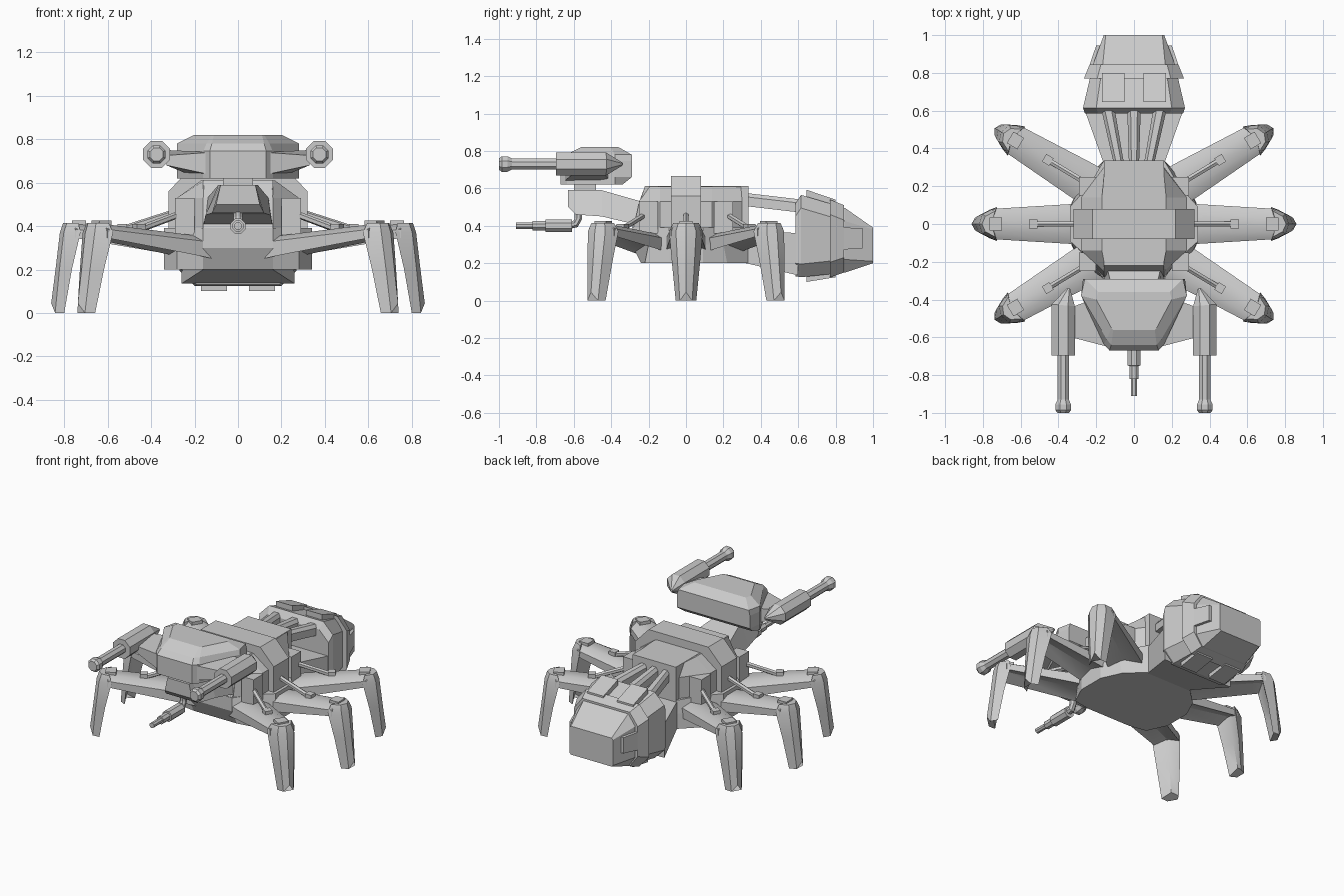
import bpy, bmesh, math
from mathutils import Vector

if "Cube" in bpy.data.objects:
    bpy.data.objects.remove(bpy.data.objects["Cube"])

grey = bpy.data.materials.new("armour grey")
grey.diffuse_color = (0.6, 0.6, 0.6, 1)
grey.use_nodes = True
grey.node_tree.nodes["Principled BSDF"].inputs["Base Color"].default_value = grey.diffuse_color


def finish(name, bm, mirror=False, smooth=False):
    bmesh.ops.recalc_face_normals(bm, faces=bm.faces[:])
    me = bpy.data.meshes.new(name)
    bm.to_mesh(me)
    bm.free()
    me.materials.append(grey)
    ob = bpy.data.objects.new(name, me)
    bpy.context.collection.objects.link(ob)
    if mirror:
        ob.modifiers.new("mirror", 'MIRROR')
    if smooth:
        bpy.ops.object.select_all(action='DESELECT')
        ob.select_set(True)
        bpy.context.view_layer.objects.active = ob
        bpy.ops.object.shade_smooth_by_angle(angle=math.radians(35))
    return ob


def loft(name, rings, **kw):
    """Skin a list of equal-length rings and cap both ends."""
    bm = bmesh.new()
    vs = [[bm.verts.new(p) for p in r] for r in rings]
    n = len(vs[0])
    for a, b in zip(vs, vs[1:]):
        for i in range(n):
            j = (i + 1) % n
            bm.faces.new((a[i], a[j], b[j], b[i]))
    bm.faces.new(vs[0])
    bm.faces.new(vs[-1])
    return finish(name, bm, **kw)


def tube(name, path, sides=8, **kw):
    """Round part through points (x, y, z, radius)."""
    rings = []
    for i, p in enumerate(path):
        a, b = path[max(i - 1, 0)], path[min(i + 1, len(path) - 1)]
        d = (Vector(b[:3]) - Vector(a[:3])).normalized()
        ref = Vector((1, 0, 0)) if abs(d.x) < 0.8 else Vector((0, 1, 0))
        v = d.cross(ref).normalized()
        u = v.cross(d)
        ring = []
        for k in range(sides):
            t = 2 * math.pi * (k + 0.5) / sides
            ring.append(Vector(p[:3]) + (u * math.cos(t) + v * math.sin(t)) * p[3])
        rings.append(ring)
    return loft(name, rings, **kw)


def box(name, x0, x1, y0, y1, z0, z1, **kw):
    return loft(name, [[(x0, y0, z), (x1, y0, z), (x1, y1, z), (x0, y1, z)] for z in (z0, z1)], **kw)


def plan(half, z):
    """Symmetric plan outline from its right half, at height z."""
    return [(x, y, z) for x, y in half] + [(-x, y, z) for x, y in reversed(half)]


def oct_ring(y, w, z0, z1, cx, cz):
    """Chamfered rectangle across the body at a given y."""
    return [(w, y, z0 + cz), (w, y, z1 - cz), (w - cx, y, z1), (cx - w, y, z1),
            (-w, y, z1 - cz), (-w, y, z0 + cz), (cx - w, y, z0), (w - cx, y, z0)]


# --- body ---
loft("lower_hull", [
    plan([(.16, -.24), (.28, -.22), (.34, -.09), (.34, .09), (.28, .22), (.16, .335)], .20),
    plan([(.16, -.29), (.28, -.20), (.34, -.09), (.34, .09), (.28, .20), (.16, .335)], .30),
    plan([(.16, -.29), (.24, -.18), (.34, -.09), (.34, .09), (.24, .20), (.16, .335)], .39)])
loft("upper_hull", [
    plan([(.16, -.28), (.28, -.14), (.28, .14), (.16, .30)], .39),
    plan([(.16, -.25), (.28, -.14), (.28, .14), (.16, .30)], .53),
    plan([(.155, -.22), (.17, -.14), (.17, .14), (.155, .30)], .61)])
loft("spine_block", [plan([(.16, -.29), (.16, .335)], .38),
                     plan([(.16, -.22), (.16, .335)], .612)])
loft("centre_band", [oct_ring(y, .32, .22, .665, .10, .105) for y in (-.08, .08)])
for s in (-1, 1):
    box("shoulder_block", .20, .29, min(s * .15, s * .25), max(s * .15, s * .25), .36, .53, mirror=True)

# --- neck and head ---
loft("neck", [[(-w0, y, z0), (w0, y, z0), (w1, y, z1), (-w1, y, z1)] for y, w0, z0, w1, z1 in (
    (-.63, .10, .50, .08, .59), (-.59, .12, .46, .08, .59),
    (-.45, .15, .45, .09, .59), (-.24, .16, .40, .14, .53))])
box("neck_joint", -.07, .07, -.60, -.48, .57, .64)
head_plan = [(.13, -.67), (.16, -.635), (.28, -.38), (.27, -.29)]
loft("head", [plan([(.13, -.67), (.16, -.635), (.28, -.38), (.25, -.34)], .62),
              plan(head_plan, .66), plan(head_plan[:1] + [(.16, -.635), (.28, -.38), (.27, -.29)], .745),
              plan([(.12, -.64), (.145, -.61), (.28, -.38), (.26, -.29)], .78),
              plan([(.11, -.56), (.12, -.55), (.20, -.40), (.19, -.36)], .82)], smooth=False)

# --- head cannons ---
loft("cannon_arm", [[(.12, -.655, .635), (.12, -.655, .74), (.22, -.40, .74), (.22, -.40, .635)],
                    [(.33, -.60, .68), (.33, -.60, .725), (.33, -.44, .75), (.33, -.44, .68)]], mirror=True)
tube("cannon_body", [(.375, -.695, .73, .067), (.375, -.43, .73, .067), (.345, -.34, .73, .008)], mirror=True)
tube("cannon_barrel", [(.375, y, .73, r) for y, r in (
    (-.68, .032), (-.93, .032), (-.955, .045), (-.985, .045), (-1.0, .033))], mirror=True)

# --- chin gun on a bent pipe ---
tube("chin_pipe", [(0, -.575, .50, .022), (0, -.575, .44, .022), (0, -.59, .41, .022), (0, -.64, .40, .022)])
tube("chin_gun", [(0, y, .40, r) for y, r in (
    (-.61, .037), (-.75, .037), (-.751, .027), (-.82, .027), (-.821, .018), (-.91, .018))])

# --- waist and abdomen ---
loft("waist", [[(-w, y, z0), (w, y, z0), (w, y, z1), (-w, y, z1)] for y, w, z0, z1 in (
    (.32, .16, .20, .38), (.60, .26, .135, .36))])
for x0, x1 in ((-.08, -.14), (0, 0), (.08, .14)):
    loft("waist_strut", [[(x + c * w, y, z + d) for c, d in ((-1, -.035), (1, -.035), (1, .015), (.5, .035),
                         (-.5, .035), (-1, .015))] for x, y, z, w in ((x0, .32, .54, .027), (x1, .62, .505, .036))])
loft("abdomen", [oct_ring(.585, .26, .13, .52, .07, .07), oct_ring(.615, .27, .125, .565, .07, .07),
                 oct_ring(.85, .215, .15, .495, .05, .07), oct_ring(1.0, .16, .20, .39, .01, .01)])
loft("abdomen_band", [oct_ring(.77, .265, .125, .54, .07, .08), oct_ring(.845, .235, .15, .51, .06, .08)])
for x0, x1 in ((-.17, -.05), (.05, .17)):
    # teeth reaching forward from the band, above and below
    for a, b in (((.58, .592), (.50, .54)), ((.10, .15), (.125, .17))):
        loft("band_tooth", [[(x0, y, z0), (x1, y, z0), (x1, y, z1), (x0, y, z1)]
                            for y, (z0, z1) in ((.645, (a[0] - .05 if a[0] > .3 else a[0], a[1])), (.80, b))])
loft("side_tab", [[(.15, y, .28 - e), (x, y, .28 - e), (x, y, .385 + e), (.15, y, .385 + e)]
                  for y, x, e in ((.80, .25, .01), (.945, .20, 0))], mirror=True)


# --- legs, drawn pointing along +x, then turned around the body ---
def thigh_ring(x, z0, z1, w):
    return [(x, w, z0), (x, w, z1 - .025), (x, w * .5, z1), (x, -w * .5, z1),
            (x, -w, z1 - .025), (x, -w, z0), (x, 0, z0 + .03)]


def shin_ring(z, xi, xo, w, lift=0):
    return [(xo, 0, z + lift), (xo - .018, w * .6, z), (xi, w, z), (xi + .02, 0, z + lift),
            (xi, -w, z), (xo - .018, -w * .6, z)]


leg_parts = [
    loft("thigh", [thigh_ring(.20, .25, .35, .11), thigh_ring(.34, .275, .365, .105),
                   thigh_ring(.75, .345, .41, .08)], smooth=True),
    loft("shin", [shin_ring(.415, .735, .805, .068), shin_ring(.37, .725, .82, .09),
                  shin_ring(.20, .765, .84, .075), shin_ring(.0, .80, .86, .055, .045)], smooth=True),
    box("knee_hinge", .70, .765, -.035, .035, .37, .425),
    tube("piston_rod", [(.22, 0, .485, .016), (.53, 0, .385, .016)], sides=6),
    box("piston_mount", .51, .555, -.023, .023, .36, .41),
]
for ang in (0, 31, -31, 180, 149, -149):
    s = math.sin(math.radians(ang))
    dy = 0 if abs(s) < .1 else math.copysign(.065, s)
    for src in leg_parts:
        ob = src if ang == 0 else src.copy()
        if ang:
            bpy.context.collection.objects.link(ob)
        ob.rotation_euler.z = math.radians(ang)
        ob.location = (0, dy, 0)
